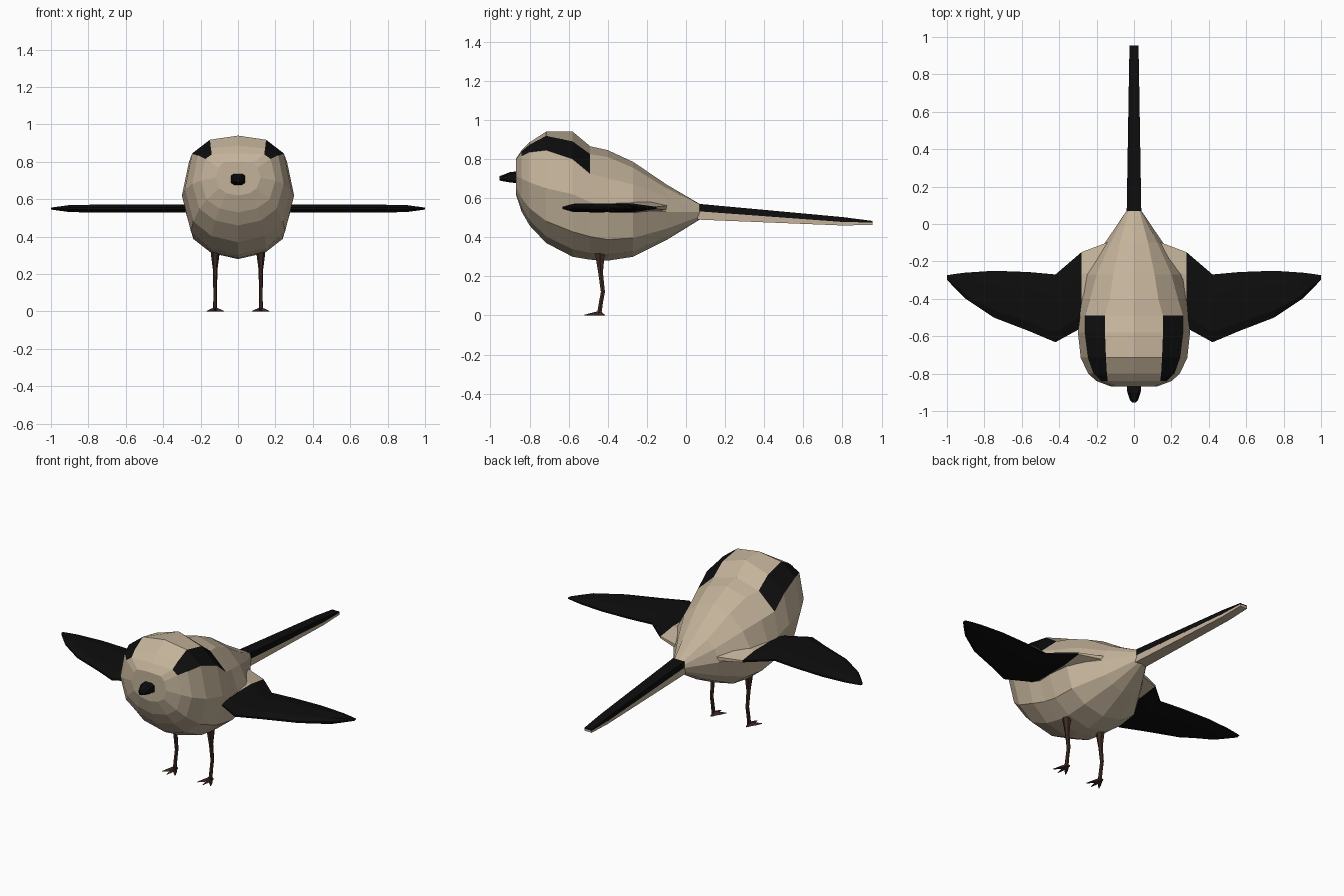
import bpy, bmesh, math
from mathutils import Vector

if "Cube" in bpy.data.objects:
    bpy.data.objects.remove(bpy.data.objects["Cube"])


def material(name, rgb):
    m = bpy.data.materials.new(name)
    m.diffuse_color = (*rgb, 1)
    m.use_nodes = True
    m.node_tree.nodes["Principled BSDF"].inputs["Base Color"].default_value = m.diffuse_color
    return m


BEIGE = material("warm beige", (0.55, 0.45, 0.325))
BLACK = material("soft black", (0.004, 0.004, 0.004))
BROWN = material("dark brown", (0.05, 0.024, 0.018))


def loft(name, rings, mats, rule=None):
    """Skin closed rings of points; rule(ring index, strip index) picks the material."""
    bm = bmesh.new()
    vs = [[bm.verts.new(p) for p in r] for r in rings]
    n = len(rings[0])
    for i in range(len(rings) - 1):
        for j in range(n):
            k = (j + 1) % n
            f = bm.faces.new((vs[i][j], vs[i][k], vs[i + 1][k], vs[i + 1][j]))
            f.material_index = rule(i, j) if rule else 0
    bm.faces.new(vs[0])
    last = bm.faces.new(vs[-1])
    last.material_index = rule(len(rings) - 2, 0) if rule else 0
    bmesh.ops.recalc_face_normals(bm, faces=bm.faces)
    me = bpy.data.meshes.new(name)
    bm.to_mesh(me)
    bm.free()
    for m in mats:
        me.materials.append(m)
    ob = bpy.data.objects.new(name, me)
    bpy.context.collection.objects.link(ob)
    return ob


# Body: half width, top, widest height, bottom and two upper side points per ring
# (y, width, top, mid, bottom, x1, z1, x2, z2)
sections = [
    (-0.87, .12, .800, .715, .620, .08, .795, .105, .77),
    (-0.84, .20, .845, .70, .53, .14, .840, .175, .815),
    (-0.80, .245, .885, .68, .46, .145, .873, .215, .835),
    (-0.715, .285, .94, .65, .37, .15, .918, .245, .845),
    (-0.58, .30, .94, .62, .30, .155, .89, .262, .80),
    (-0.49, .288, .865, .58, .285, .155, .825, .262, .725),
    (-0.40, .285, .845, .55, .28, .13, .81, .235, .70),
    (-0.27, .27, .785, .54, .30, .11, .755, .20, .67),
    (-0.10, .155, .67, .53, .385, .075, .65, .125, .605),
    (0.07, .04, .57, .53, .49, .03, .568, .038, .55),
]
rings = []
for y, w, top, mid, bot, x1, z1, x2, z2 in sections:
    d = mid - bot
    half = [(x1, z1), (x2, z2), (w, mid), (.84 * w, mid - .6 * d), (.5 * w, mid - .88 * d)]
    rings.append([(0, y, top)] + [(x, y, z) for x, z in half] + [(0, y, bot)]
                 + [(-x, y, z) for x, z in reversed(half)])
# eye stripes run along the upper side strip of the head
loft("body", rings, [BEIGE, BLACK], lambda i, j: 1 if 1 <= i <= 4 and j in (1, 10) else 0)


# Tail: black upper feather over a beige lower one
def tail_ring(y, w, lo, hi):
    return [(-w, y, lo), (w, y, lo), (w, y, hi), (-w, y, hi)]


loft("tail_top", [tail_ring(.07, .039, .532, .57), tail_ring(.80, .027, .478, .503),
                  tail_ring(.955, .024, .475, .483)], [BLACK])
loft("tail_underside", [tail_ring(.06, .039, .49, .534), tail_ring(.80, .027, .46, .48),
                        tail_ring(.955, .024, .463, .477)], [BEIGE])


# Beak
def beak_ring(y, w, lo, hi):
    return [(-w, y, lo + .01), (-w * .6, y, lo), (w * .6, y, lo), (w, y, lo + .01),
            (w, y, hi - .01), (w * .6, y, hi), (-w * .6, y, hi), (-w, y, hi - .01)]


loft("beak", [beak_ring(-.85, .037, .675, .738), beak_ring(-.90, .036, .68, .733),
              beak_ring(-.94, .022, .687, .717), beak_ring(-.955, .010, .69, .712)], [BLACK])

# Wings: beige shoulder, black blade; (x, front y, back y, half thickness)
blade = [(.12, -.50, -.09, .05), (.28, -.555, -.15, .022), (.42, -.632, -.27, .021),
         (.56, -.573, -.257, .021), (.75, -.50, -.25, .021), (.90, -.40, -.26, .019),
         (.965, -.335, -.268, .010), (1.0, -.298, -.274, .005)]
for side, s in (("right", 1), ("left", -1)):
    rings = []
    for x, a, b, t in blade:
        m = lambda f: a + (b - a) * f
        rings.append([(s * x, m(f), .55 + t * h) for f, h in
                      ((0, .25), (.15, 1), (.7, 1), (1, .25), (1, -.25), (.7, -1), (.15, -1), (0, -.25))])
    loft(side + "_wing", rings, [BEIGE, BLACK], lambda i, j: 0 if i == 0 else 1)

    # Legs: six-sided shaft, thick at the thigh
    cx = s * .122
    leg = [(-.443, .345, .030), (-.440, .30, .026), (-.437, .22, .014), (-.425, .12, .012),
           (-.436, .06, .012), (-.443, .012, .013)]
    loft(side + "_leg", [[(cx + r * .85 * math.cos(math.tau * k / 6), y + r * math.sin(math.tau * k / 6), z)
                          for k in range(6)] for y, z, r in leg], [BROWN])
    # Toes: three spread forward and a short one behind
    for name, dx, dy in (("inner", -s * .045, -.065), ("middle", 0, -.08),
                         ("outer", s * .045, -.065), ("back", 0, .025)):
        start, d = Vector((cx, -.44, 0)), Vector((dx, dy, 0))
        side_dir = Vector((-dy, dx, 0)).normalized()
        toe = []
        for f, w, h in ((0, .011, .024), (.55, .009, .013), (1, .002, .003)):
            p = start + d * f
            toe.append([p - side_dir * w, p + side_dir * w, p + Vector((0, 0, h))])
        loft(f"{side}_{name}_toe", toe, [BROWN])
